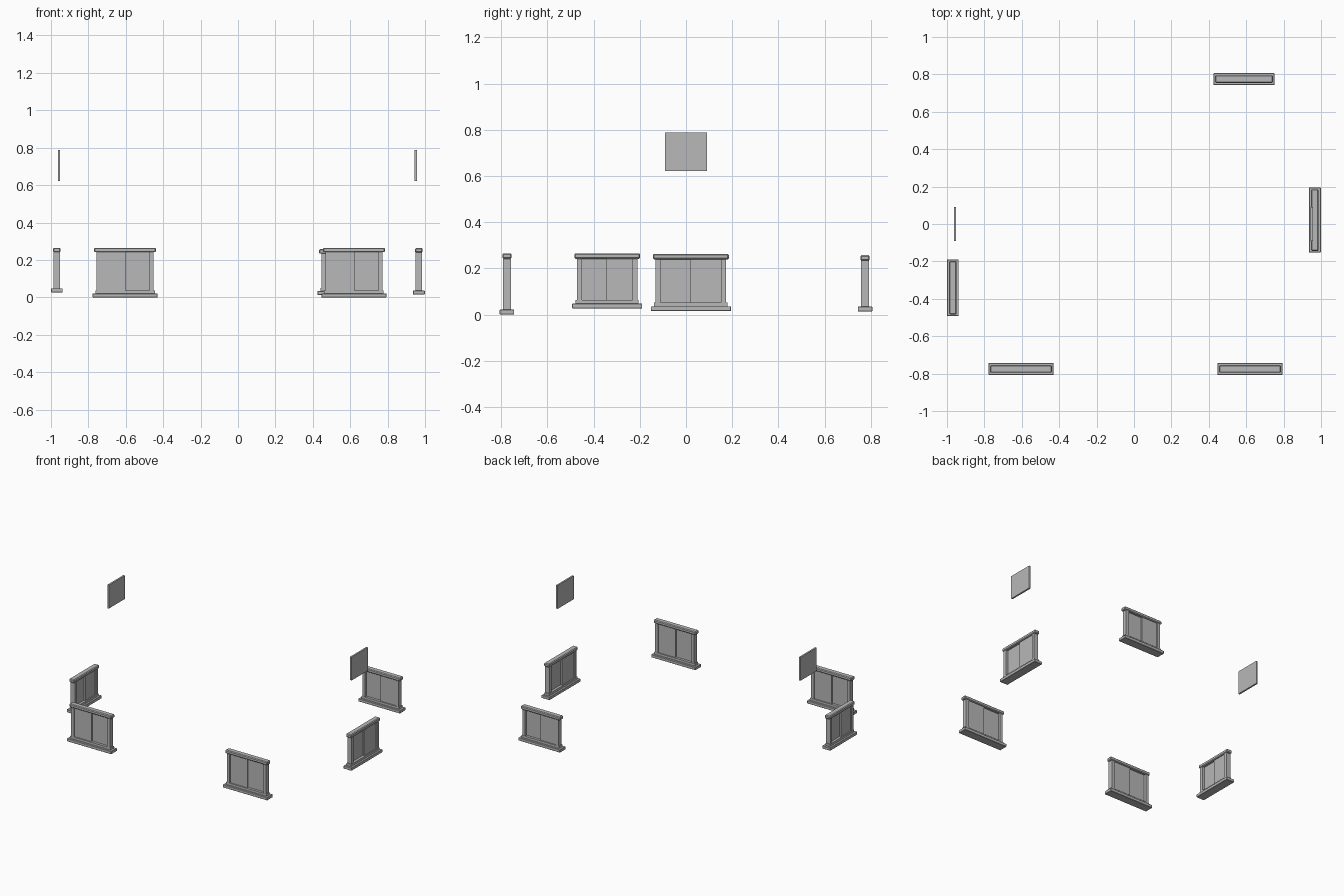
import bpy, math
from mathutils import Matrix, Vector

if "Cube" in bpy.data.objects:
    bpy.data.objects.remove(bpy.data.objects["Cube"])

grey = bpy.data.materials.new("stone_grey")
grey.diffuse_color = (0.48, 0.48, 0.48, 1)
grey.use_nodes = True
grey.node_tree.nodes["Principled BSDF"].inputs["Base Color"].default_value = grey.diffuse_color


def box(name, lo, hi, place=Matrix(), bevel=0.0):
    """Box between two corners, moved by a placement matrix."""
    lo, hi = Vector(lo), Vector(hi)
    bpy.ops.mesh.primitive_cube_add(size=1)
    ob = bpy.context.object
    ob.name = name
    size = hi - lo
    ob.data.transform(Matrix.Translation((lo + hi) / 2) @ Matrix.Diagonal((*size, 1)))
    ob.matrix_world = place
    ob.data.materials.append(grey)
    if bevel:
        mod = ob.modifiers.new("soft_edge", 'BEVEL')
        mod.width = bevel
        mod.segments = 1
    return ob


def window(name, x, y, turn, width, z0, z1, flip):
    """Framed window; its outer side faces local -y before turning."""
    place = Matrix.Translation((x, y, 0)) @ Matrix.Rotation(math.radians(turn), 4, 'Z')
    half = width / 2
    body = half - 0.021          # outer edge of the jambs
    inner = body - 0.022         # opening
    sill, rail, head = z0 + 0.021, z0 + 0.037, z1 - 0.024
    # sill and bottom rail
    box(name + "_sill", (-half, -0.0315, z0), (half, 0.0315, sill), place, 0.002)
    box(name + "_bottom_rail", (-body - 0.006, -0.018, sill), (body + 0.006, 0.018, rail), place)
    # head moulding with chamfered corners
    box(name + "_head", (-body - 0.012, -0.020, head), (body + 0.012, 0.020, z1), place, 0.005)
    # jambs
    for side, s in (("left", -1), ("right", 1)):
        a, b = sorted((s * inner, s * body))
        box(f"{name}_{side}_jamb", (a, -0.017, rail), (b, 0.017, head), place)
        # sliding sashes, set one behind the other
        a, b = sorted((s * inner, -s * 0.003))
        mid = 0.005 * s * (-1 if flip else 1)
        box(f"{name}_{side}_sash", (a, mid - 0.005, rail), (b, mid + 0.005, head), place)


# windows around the building: x, y, turn, width, bottom, top, sash order
window("front_left_window", -0.604, -0.775, 0, 0.348, 0.0, 0.265, False)
window("front_right_window", 0.620, -0.775, 0, 0.348, 0.0, 0.265, False)
window("back_window", 0.588, 0.775, 180, 0.326, 0.013, 0.257, True)
window("right_window", 0.967, 0.021, 90, 0.347, 0.015, 0.263, True)
window("left_window", -0.9685, -0.341, -90, 0.303, 0.027, 0.265, True)

# high wall panels on both sides
for side, x in (("left", -0.957), ("right", 0.950)):
    box(side + "_wall_panel", (x - 0.006, -0.09, 0.622), (x + 0.006, 0.09, 0.788))
